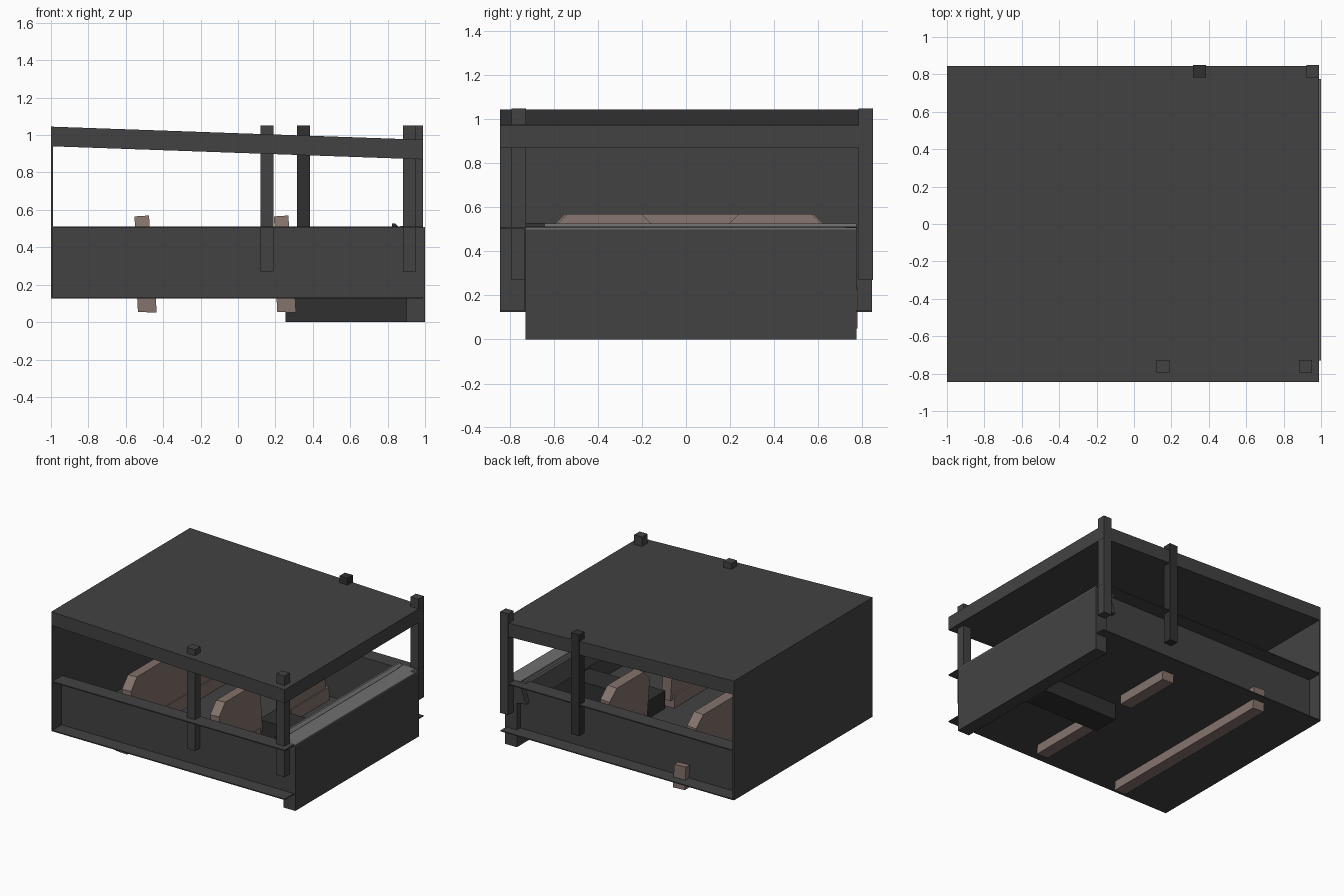
import bpy, bmesh, math
from mathutils import Vector

if "Cube" in bpy.data.objects:
    bpy.data.objects.remove(bpy.data.objects["Cube"])


def mat(name, r, g, b):
    m = bpy.data.materials.new(name)
    m.diffuse_color = (r, g, b, 1)
    m.use_nodes = True
    m.node_tree.nodes["Principled BSDF"].inputs["Base Color"].default_value = m.diffuse_color
    return m


DARK = mat("dark_panel", 0.055, 0.055, 0.055)
BLACK = mat("black_trim", 0.03, 0.03, 0.03)
GREY = mat("dash_grey", 0.16, 0.16, 0.16)
BROWN = mat("seat_brown", 0.23, 0.17, 0.15)


def loft(name, ring_a, ring_b, material):
    """Closed solid between two matching outlines."""
    bm = bmesh.new()
    a = [bm.verts.new(p) for p in ring_a]
    b = [bm.verts.new(p) for p in ring_b]
    n = len(a)
    bm.faces.new(a)
    bm.faces.new(b[::-1])
    for i in range(n):
        bm.faces.new((a[i], b[i], b[(i + 1) % n], a[(i + 1) % n]))
    bmesh.ops.recalc_face_normals(bm, faces=bm.faces)
    me = bpy.data.meshes.new(name)
    bm.to_mesh(me)
    bm.free()
    me.materials.append(material)
    ob = bpy.data.objects.new(name, me)
    bpy.context.collection.objects.link(ob)
    return ob


def prism(name, xz, y0, y1, material):
    """Side profile in x and z, stretched across y."""
    return loft(name, [(x, y0, z) for x, z in xz], [(x, y1, z) for x, z in xz], material)


def box(name, x0, x1, y0, y1, z0, z1, material=DARK):
    return prism(name, [(x0, z0), (x1, z0), (x1, z1), (x0, z1)], y0, y1, material)


# Sloping roof, rear wall and floor
prism("roof", [(-1, .94), (.99, .87), (.99, .975), (-1, 1.045)], -.845, .845, DARK)
box("rear_wall", -1, -.99, -.845, .845, .125, .945)
box("floor", -.99, .99, -.845, .845, .125, .133)

# Recessed side panels with a ledge along the top
for side, s in (("right", -1), ("left", 1)):
    box(side + "_side_panel", -.99, .99, *sorted((s * .725, s * .733)), .133, .51)
    box(side + "_side_ledge", -.99, .99, *sorted((s * .725, s * .845)), .502, .51)

# Roof posts
for name, x, y, m in (("right_middle_post", .155, -.76, DARK),
                      ("right_front_post", .917, -.76, DARK),
                      ("left_middle_post", .35, .817, BLACK),
                      ("left_front_post", .955, .817, DARK)):
    box(name, x - .034, x + .034, y - .033, y + .033, .27, 1.05, m)

# Front panel, dashboard and centre tunnel
box("front_panel", .9, 1, -.73, .775, 0, .5)
prism("dashboard", [(.9, .34), (.82, .35), (.875, .5), (.9, .5)], -.73, .775, DARK)
prism("dash_top", [(.87, .5), (1, .5), (1, .508), (.87, .514)], -.73, .775, GREY)
prism("dash_ridge", [(.82, .5), (.87, .5), (.84, .526), (.825, .526)], -.64, .775, GREY)
prism("dash_ridge_end", [(.82, .5), (.87, .5), (.84, .528), (.825, .528)], -.73, -.64, BLACK)
box("centre_tunnel", .255, .9, -.11, .1, 0, .27, BLACK)


# Seats: low base bar plus a leaning back with chamfered shoulders
def seat(name, x, base, back):
    b0, b1 = base
    y0, y1 = back
    prism(name + "_base", [(x - .045, .055), (x + .055, .05), (x + .045, .23), (x - .055, .235)],
          b0, b1, BROWN)
    outline = [(y0, .2), (y1, .2), (y1, .49), (y1 - .08, .57), (y0 + .08, .57), (y0, .49)]

    def lean(z, off):
        return x + off - .07 * (z - .2)
    loft(name + "_back", [(lean(z, -.038), y, z - .005) for y, z in outline],
         [(lean(z, .04), y, z) for y, z in outline], BROWN)


seat("rear_bench", -.49, (-.73, .78), (-.63, .66))
seat("right_front_seat", .255, (-.69, -.15), (-.62, -.12))
seat("left_front_seat", .255, (.22, .68), (.16, .65))

# Steering wheel with column and spokes
centre = Vector((.75, -.35, .39))
axis = Vector((-.85, 0, .53)).normalized()
rot = axis.to_track_quat('Z', 'Y').to_euler()
bpy.ops.mesh.primitive_torus_add(location=centre, rotation=rot, major_radius=.1, minor_radius=.013,
                                 major_segments=20, minor_segments=6)
wheel = bpy.context.object
wheel.name = "steering_wheel"
wheel.data.materials.append(BLACK)
bpy.ops.mesh.primitive_cylinder_add(vertices=10, radius=.022, depth=.16,
                                    location=centre - axis * .075, rotation=rot)
column = bpy.context.object
column.name = "steering_column"
column.data.materials.append(BLACK)
bpy.ops.mesh.primitive_cube_add(size=1, location=centre, rotation=rot)
spoke = bpy.context.object
spoke.name = "steering_spokes"
spoke.scale = (.025, .2, .012)
spoke.data.materials.append(BLACK)
